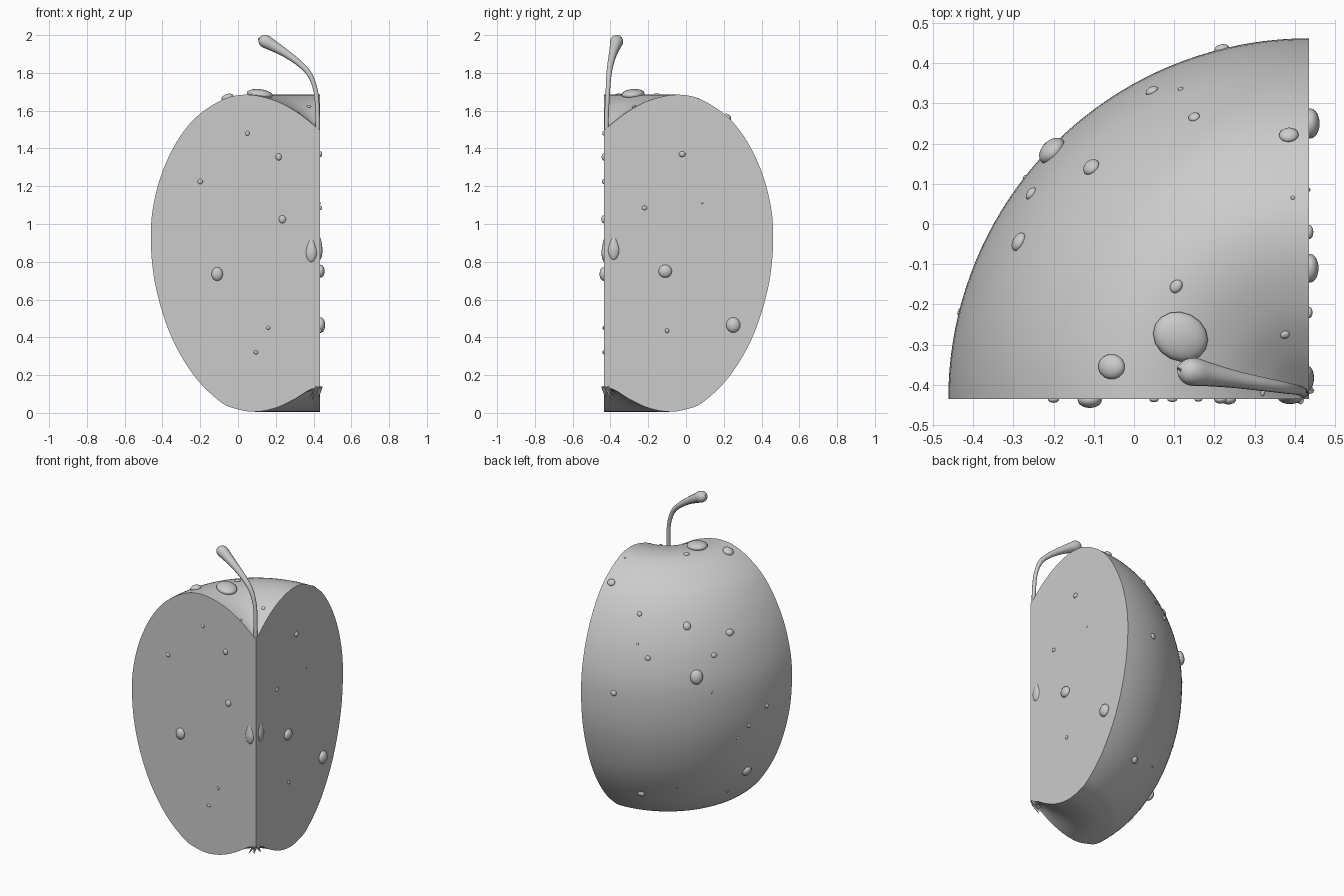
import bpy, bmesh, random
from math import radians, sin, cos, pi
from mathutils import Vector, Matrix
from mathutils.bvhtree import BVHTree

if "Cube" in bpy.data.objects:
    bpy.data.objects.remove(bpy.data.objects["Cube"])

random.seed(4)
AX, AY = 0.435, -0.435          # apple core axis
SEG = 40


def smooth_path(pts, n=6):
    """Catmull-Rom resampling of a list of tuples."""
    p = [Vector(q) for q in pts]
    p = [2 * p[0] - p[1]] + p + [2 * p[-1] - p[-2]]
    out = []
    for i in range(1, len(p) - 2):
        a, b, c, d = p[i - 1:i + 3]
        for k in range(n):
            t = k / n
            out.append(0.5 * (2 * b + (c - a) * t + (2 * a - 5 * b + 4 * c - d) * t * t
                              + (3 * b - a - 3 * c + d) * t ** 3))
    return out + [p[-2]]


def finish(name, bm, angle=40):
    bmesh.ops.recalc_face_normals(bm, faces=bm.faces)
    me = bpy.data.meshes.new(name)
    bm.to_mesh(me)
    ob = bpy.data.objects.new(name, me)
    bpy.context.collection.objects.link(ob)
    shade(ob, angle)
    return ob


def shade(ob, angle):
    bpy.ops.object.select_all(action='DESELECT')
    ob.select_set(True)
    bpy.context.view_layer.objects.active = ob
    bpy.ops.object.shade_smooth_by_angle(angle=radians(angle))


# Quarter apple: profile (radius, z) turned 90 degrees, two flat cut faces
profile = smooth_path([
    (0, 1.495), (0.06, 1.545), (0.13, 1.597), (0.23, 1.65), (0.36, 1.683), (0.48, 1.672),
    (0.6, 1.61), (0.7, 1.52), (0.79, 1.38), (0.86, 1.2), (0.896, 0.98), (0.877, 0.7),
    (0.795, 0.42), (0.67, 0.2), (0.53, 0.06), (0.44, 0.02), (0.345, 0.006), (0.24, 0.025),
    (0.14, 0.07), (0.06, 0.12), (0, 0.14)])
bm = bmesh.new()
ends = [bm.verts.new((AX, AY, profile[i].y)) for i in (0, -1)]
rings = []
for s in range(SEG + 1):
    a = radians(90 + 90 * s / SEG)
    rings.append([ends[0]] + [bm.verts.new((AX + p.x * cos(a), AY + p.x * sin(a), p.y))
                              for p in profile[1:-1]] + [ends[1]])
for r0, r1 in zip(rings, rings[1:]):
    for i in range(len(profile) - 1):
        quad = list(dict.fromkeys((r0[i], r1[i], r1[i + 1], r0[i + 1])))
        bm.faces.new(quad)
bm.faces.new(rings[0])
bm.faces.new(rings[-1])
bmesh.ops.recalc_face_normals(bm, faces=bm.faces)
tree = BVHTree.FromBMesh(bm)
finish("apple_wedge", bm, 30)
bm.free()

# Stem: tapered tube (x, y, z, radius)
stem = smooth_path([
    (0.422, -0.422, 1.44, .011), (0.421, -0.42, 1.58, .012), (0.412, -0.414, 1.7, .012),
    (0.38, -0.408, 1.79, .014), (0.325, -0.399, 1.85, .017), (0.25, -0.386, 1.905, .022),
    (0.185, -0.374, 1.944, .03), (0.15, -0.368, 1.964, .035), (0.128, -0.364, 1.974, .03),
    (0.114, -0.361, 1.98, .014), (0.112, -0.361, 1.981, .002)])
cu = bpy.data.curves.new("stem", 'CURVE')
cu.dimensions = '3D'
cu.bevel_depth = 1
cu.bevel_resolution = 4
cu.use_fill_caps = True
sp = cu.splines.new('POLY')
sp.points.add(len(stem) - 1)
for pt, v in zip(sp.points, stem):
    pt.co = (v[0], v[1], v[2], 1)
    pt.radius = v[3]
ob = bpy.data.objects.new("stem", cu)
bpy.context.collection.objects.link(ob)
bpy.ops.object.select_all(action='DESELECT')
ob.select_set(True)
bpy.context.view_layer.objects.active = ob
bpy.ops.object.convert(target='MESH')
shade(bpy.context.object, 60)

# Seeds: teardrops half sunk in each cut face
for name, loc, size in (("front_seed", (0.388, AY + .003, 0.86), (.031, .016, .062)),
                        ("side_seed", (AX - .003, -0.383, 0.872), (.016, .031, .062))):
    bm = bmesh.new()
    bmesh.ops.create_uvsphere(bm, u_segments=20, v_segments=14, radius=1)
    for v in bm.verts:
        k = 1 - 0.38 * max(0, v.co.z + 0.2)
        v.co = Vector((v.co.x * k * size[0], v.co.y * k * size[1], v.co.z * size[2])) + Vector(loc)
    finish(name, bm, 60)
    bm.free()

# Calyx: small dried sepals in the bottom hollow
bm = bmesh.new()
for az, tilt, length in ((98, 35, .07), (118, 60, .06), (137, 30, .08), (155, 65, .06), (173, 35, .07)):
    out = Vector((cos(radians(az)), sin(radians(az)), 0))
    d = out * sin(radians(tilt)) - Vector((0, 0, 1)) * cos(radians(tilt))
    base = Vector((AX, AY, .135)) + out * .02
    m = (Matrix.Translation(base + d * length * .45) @ d.to_track_quat('Z', 'Y').to_matrix().to_4x4()
         @ Matrix.Diagonal((1, .5, 1, 1)))
    bmesh.ops.create_cone(bm, cap_ends=True, segments=8, radius1=.016, radius2=.001,
                          depth=length, matrix=m)
finish("calyx", bm)
bm.free()


# Water drops: flattened spheres laid on the surface
def drops(name, items):
    """items: (ray origin, ray direction, radius)"""
    bm = bmesh.new()
    for o, d, r in items:
        hit, nor, _, _ = tree.ray_cast(Vector(o), Vector(d))
        if hit is None:
            continue
        e = random.uniform(.9, 1.12)
        m = (Matrix.Translation(hit + nor * r * .08) @ nor.to_track_quat('Z', 'Y').to_matrix().to_4x4()
             @ Matrix.Diagonal((r * e, r / e, r * (.4 if r > .05 else .6), 1)))
        bmesh.ops.create_uvsphere(bm, u_segments=16, v_segments=10, radius=1, matrix=m)
    finish(name, bm, 60)
    bm.free()


front = [(.05, 1.48, .012), (.215, 1.355, .017), (-.2, 1.225, .014), (.235, 1.025, .02),
         (-.11, .735, .033), (.16, .45, .01), (.095, .32, .011)]
side = [(-.02, 1.37, .016), (-.22, 1.085, .013), (.085, 1.11, .005), (-.11, .75, .035),
        (.25, .465, .039), (-.1, .435, .011)]
top = [(.115, -.28, .065), (-.055, -.355, .033), (.105, -.155, .016), (.375, -.275, .011),
       (-.285, -.045, .023), (-.255, .075, .016), (-.105, .14, .024), (.15, .265, .015),
       (.045, .33, .016), (.385, .22, .023), (.32, -.42, .007), (.395, .065, .005)]
skin = [(136, 1.09, .042), (104, .97, .018), (142, .98, .006), (166, .81, .013), (158, .71, .012),
        (153.5, .64, .01), (162.5, .355, .032), (156.5, .21, .01), (129, .3, .007),
        (112, .24, .022), (112.5, 1.28, .007)]
drops("front_drops", [((x, -2, z), (0, 1, 0), r) for x, z, r in front])
drops("side_drops", [((2, y, z), (-1, 0, 0), r) for y, z, r in side])
drops("top_drops", [((x, y, 3), (0, 0, -1), r) for x, y, r in top])
drops("skin_drops", [((AX + 2 * cos(radians(a)), AY + 2 * sin(radians(a)), z),
                      (-cos(radians(a)), -sin(radians(a)), 0), r) for a, z, r in skin])
